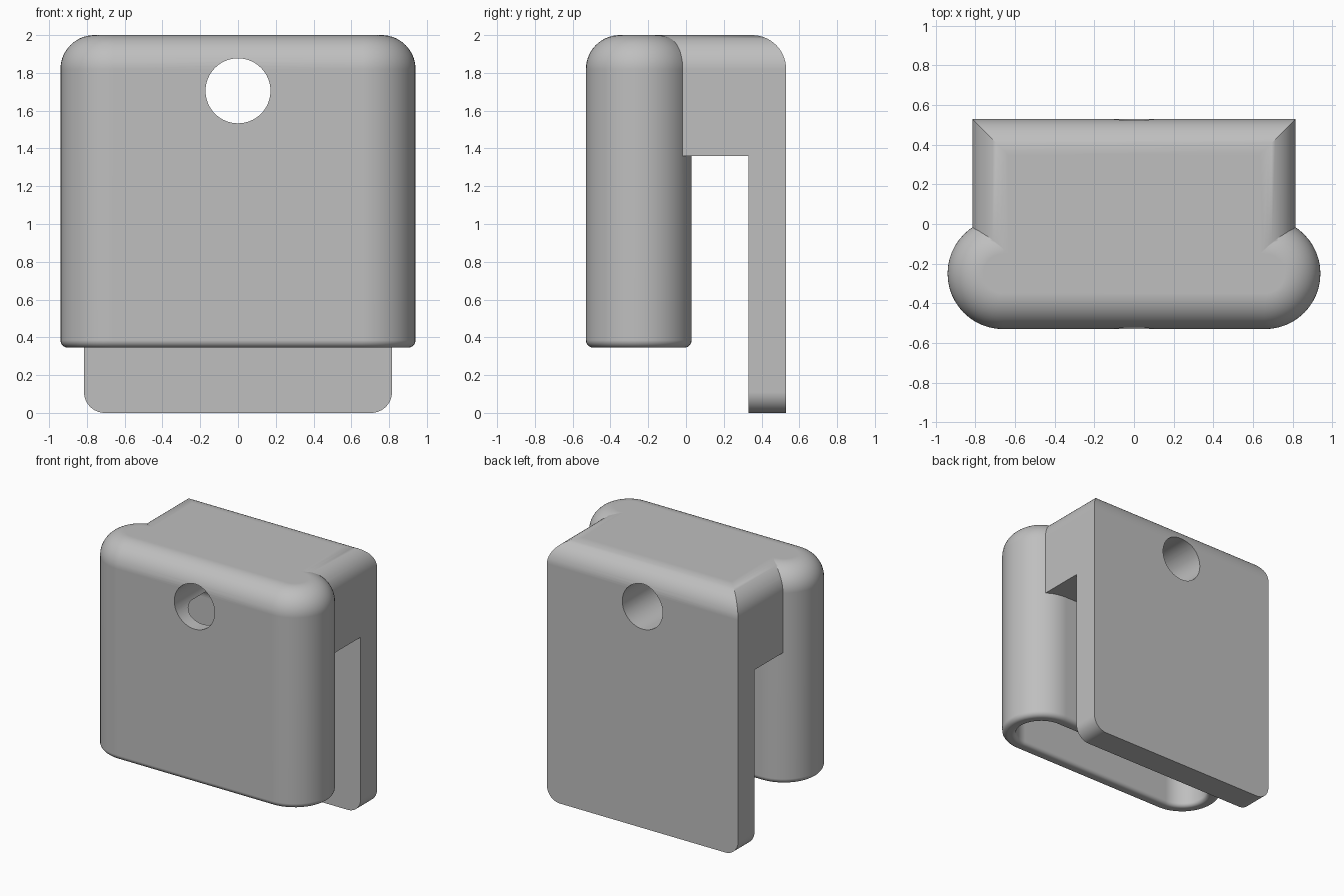
import bpy, bmesh, math
from math import sin, cos, pi

if "Cube" in bpy.data.objects:
    bpy.data.objects.remove(bpy.data.objects["Cube"], do_unlink=True)

grey = bpy.data.materials.new("plain_grey")
grey.use_nodes = True
grey.diffuse_color = (0.52, 0.52, 0.52, 1)
grey.node_tree.nodes["Principled BSDF"].inputs["Base Color"].default_value = grey.diffuse_color


def finish(name, bm):
    bmesh.ops.recalc_face_normals(bm, faces=bm.faces)
    me = bpy.data.meshes.new(name)
    bm.to_mesh(me)
    bm.free()
    me.materials.append(grey)
    ob = bpy.data.objects.new(name, me)
    bpy.context.collection.objects.link(ob)
    return ob


def arc(cx, cy, r, start, end, n=12):
    return [(cx + r * cos(start + (end - start) * i / n),
             cy + r * sin(start + (end - start) * i / n)) for i in range(n + 1)]


def stadium_loft(name, rings, half=0.66, yc=-0.25, n=24):
    """Stack stadium outlines given as (radius, height)."""
    bm = bmesh.new()
    loops = []
    for r, z in rings:
        pts = arc(half, yc, r, -pi / 2, pi / 2, n) + arc(-half, yc, r, pi / 2, 3 * pi / 2, n)
        loops.append([bm.verts.new((x, y, z)) for x, y in pts])
    for a, b in zip(loops, loops[1:]):
        for i in range(len(a)):
            j = (i + 1) % len(a)
            bm.faces.new((a[i], a[j], b[j], b[i]))
    bm.faces.new(loops[0])
    bm.faces.new(loops[-1])
    return finish(name, bm)


def extrude_profile(name, pts, axis, lo, hi):
    """Extrude a (horizontal, z) outline along x or y."""
    def place(p, d):
        return (d, p[0], p[1]) if axis == "x" else (p[0], d, p[1])
    bm = bmesh.new()
    a = [bm.verts.new(place(p, lo)) for p in pts]
    b = [bm.verts.new(place(p, hi)) for p in pts]
    for i in range(len(a)):
        j = (i + 1) % len(a)
        bm.faces.new((a[i], a[j], b[j], b[i]))
    bm.faces.new(a)
    bm.faces.new(b)
    return finish(name, bm)


def combine(target, other, operation):
    mod = target.modifiers.new("combine", "BOOLEAN")
    mod.operation = operation
    mod.solver = "EXACT"
    mod.object = other
    bpy.context.view_layer.objects.active = target
    bpy.ops.object.modifier_apply(modifier=mod.name)
    bpy.data.objects.remove(other, do_unlink=True)


# Front body with rounded top and softened lower rim
R, TOP, BASE, FILLET, RIM = 0.28, 2.0, 0.345, 0.18, 0.04
body = stadium_loft("clip_body",
                    arc(R - RIM, BASE + RIM, RIM, -pi / 2, 0, 6)
                    + arc(R - FILLET, TOP - FILLET, FILLET, 0, pi / 2, 14))

# Bridge and back plate: side outline crossed with front outline
side = [(-0.25, 1.36), (0.33, 1.36), (0.33, 0), (0.53, 0)]
side += arc(0.53 - FILLET, TOP - FILLET, FILLET, 0, pi / 2, 14) + [(-0.25, TOP)]
bracket = extrude_profile("bracket", side, "x", -1, 1)
W, FOOT = 0.815, 0.11
front = (arc(W - FOOT, FOOT, FOOT, -pi / 2, 0)
         + arc(W - FILLET, TOP - FILLET, FILLET, 0, pi / 2, 14))
front += [(-x, z) for x, z in reversed(front)]
outline = extrude_profile("bracket_outline", front, "y", -0.6, 0.8)
combine(bracket, outline, "INTERSECT")
combine(body, bracket, "UNION")

# Hollow inside, open at the bottom with an eased inner rim
C, LIP, CEIL, ROUND = 0.18, 0.03, 1.64, 0.1
hollow = stadium_loft("hollow_cutter",
                      [(C + LIP, BASE - 0.1)]
                      + arc(C + LIP, BASE + LIP, LIP, 3 * pi / 2, pi, 5)
                      + arc(C - ROUND, CEIL - ROUND, ROUND, 0, pi / 2, 10))
combine(body, hollow, "DIFFERENCE")

# Hole from front to back
hole = extrude_profile("hole_cutter", arc(0, 1.705, 0.172, 0, 2 * pi, 64)[:-1], "y", -0.9, 0.9)
combine(body, hole, "DIFFERENCE")

# Smooth rounded surfaces, keep crisp edges
bpy.ops.object.select_all(action="DESELECT")
body.select_set(True)
bpy.context.view_layer.objects.active = body
bpy.ops.object.shade_smooth_by_angle(angle=math.radians(30))
weighted = body.modifiers.new("even_shading", "WEIGHTED_NORMAL")
weighted.keep_sharp = True
